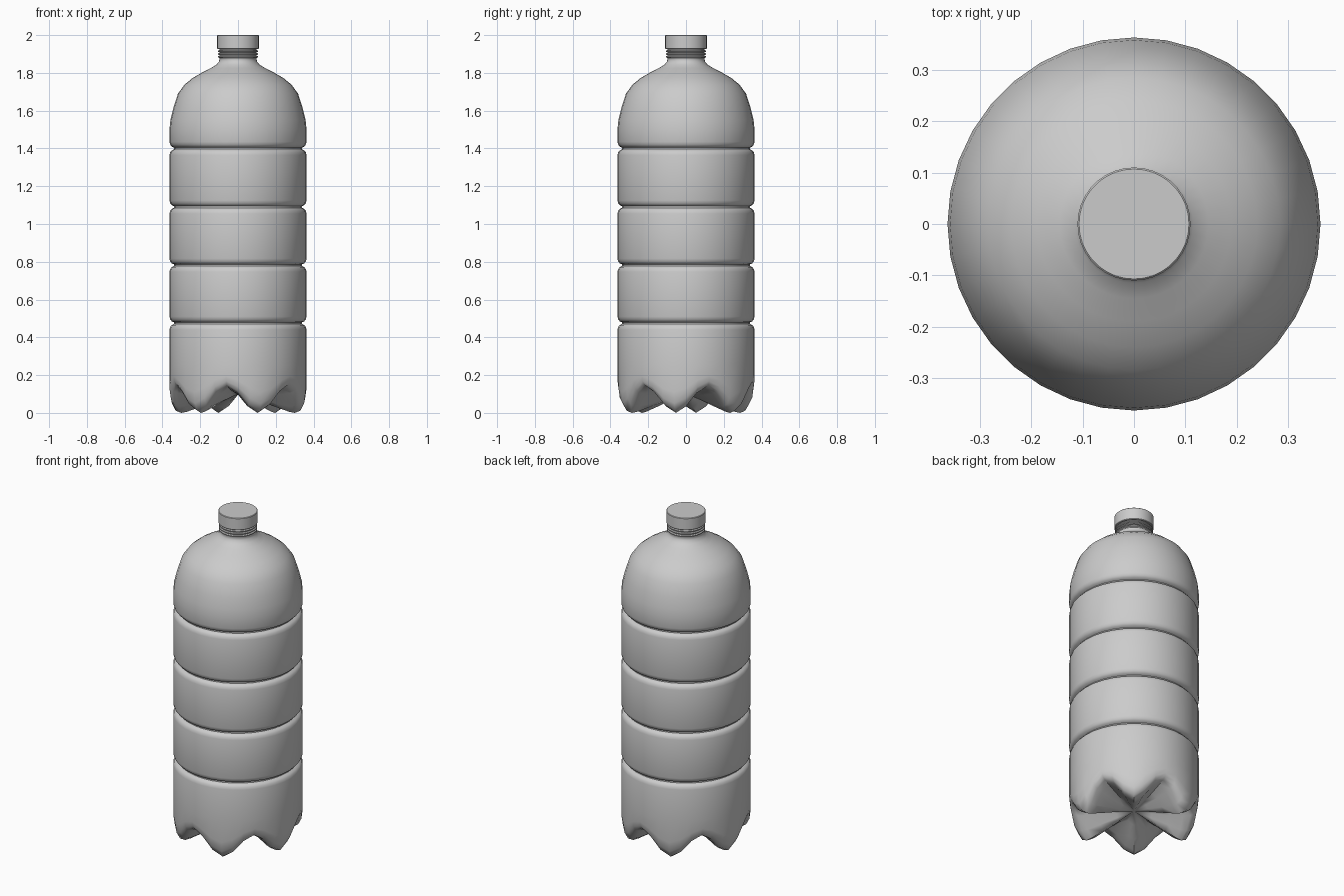
import bpy, bmesh, math

if "Cube" in bpy.data.objects:
    bpy.data.objects.remove(bpy.data.objects["Cube"])

SIDES = 36
R = 0.363


def make_object(name, rings, close_start=None, close_end=None, angle=40):
    """Skin a stack of rings (lists of SIDES points); optional end centre points."""
    bm = bmesh.new()
    loops = [[bm.verts.new(p) for p in ring] for ring in rings]
    for a, b in zip(loops, loops[1:]):
        for i in range(SIDES):
            j = (i + 1) % SIDES
            bm.faces.new((a[i], a[j], b[j], b[i]))
    for loop, z in ((loops[0], close_start), (loops[-1], close_end)):
        if z is not None:
            c = bm.verts.new((0, 0, z))
            for i in range(SIDES):
                bm.faces.new((c, loop[i], loop[(i + 1) % SIDES]))
    bmesh.ops.recalc_face_normals(bm, faces=bm.faces)
    mesh = bpy.data.meshes.new(name)
    bm.to_mesh(mesh)
    bm.free()
    obj = bpy.data.objects.new(name, mesh)
    bpy.context.collection.objects.link(obj)
    bpy.ops.object.select_all(action='DESELECT')
    obj.select_set(True)
    bpy.context.view_layer.objects.active = obj
    bpy.ops.object.shade_smooth_by_angle(angle=math.radians(angle))
    return obj


def circle(r, z):
    return [(r * math.cos(math.tau * i / SIDES), r * math.sin(math.tau * i / SIDES), z)
            for i in range(SIDES)]


def petal_ring(foot, notch):
    """Ring blending between a foot (r, z) and a notch (r, z), six times around."""
    pts = []
    for i in range(SIDES):
        a = math.tau * i / SIDES
        w = (1 - math.cos(6 * (a - math.radians(50)))) / 2
        r = foot[0] + (notch[0] - foot[0]) * w
        z = foot[1] + (notch[1] - foot[1]) * w
        pts.append((r * math.cos(a), r * math.sin(a), z))
    return pts


# Six-footed base, from the raised centre outwards
rings = [petal_ring(f, n) for f, n in (
    ((0.10, 0.068), (0.10, 0.106)),
    ((0.20, 0.032), (0.20, 0.118)),
    ((0.275, 0.006), (0.28, 0.131)),
    ((0.305, 0.0), (0.325, 0.14)),
    ((0.335, 0.012), (0.347, 0.15)),
    ((0.355, 0.05), (0.358, 0.168)),
    ((R, 0.11), (R, 0.195)),
)]
rings.append(circle(R, 0.25))

# Straight wall with four rounded grooves
for z in (0.475, 0.782, 1.09, 1.40):
    for dr, dz in ((0, -0.035), (0.004, -0.02), (0.012, -0.010), (0.025, -0.004),
                   (0.025, 0.004), (0.012, 0.010), (0.004, 0.02), (0, 0.035)):
        rings.append(circle(R - dr, z + dz))

# Shoulder and neck
for r, z in ((R, 1.50), (0.358, 1.55), (0.342, 1.615), (0.318, 1.69), (0.284, 1.737),
             (0.24, 1.773), (0.19, 1.802), (0.145, 1.825), (0.115, 1.843),
             (0.101, 1.86), (0.097, 1.878)):
    rings.append(circle(r, z))

# Neck beads below the cap
for z in (1.885, 1.900, 1.915):
    for r, dz in ((0.098, -0.006), (0.106, -0.003), (0.106, 0.003), (0.098, 0.006)):
        rings.append(circle(r, z + dz))
rings.append(circle(0.098, 1.94))
make_object("bottle_body", rings, close_start=0.10, angle=60)

# Screw cap
make_object("cap", [circle(0.107, 1.926), circle(0.110, 1.929),
                    circle(0.110, 1.997), circle(0.107, 2.0)],
            close_start=1.926, close_end=2.0, angle=30)
